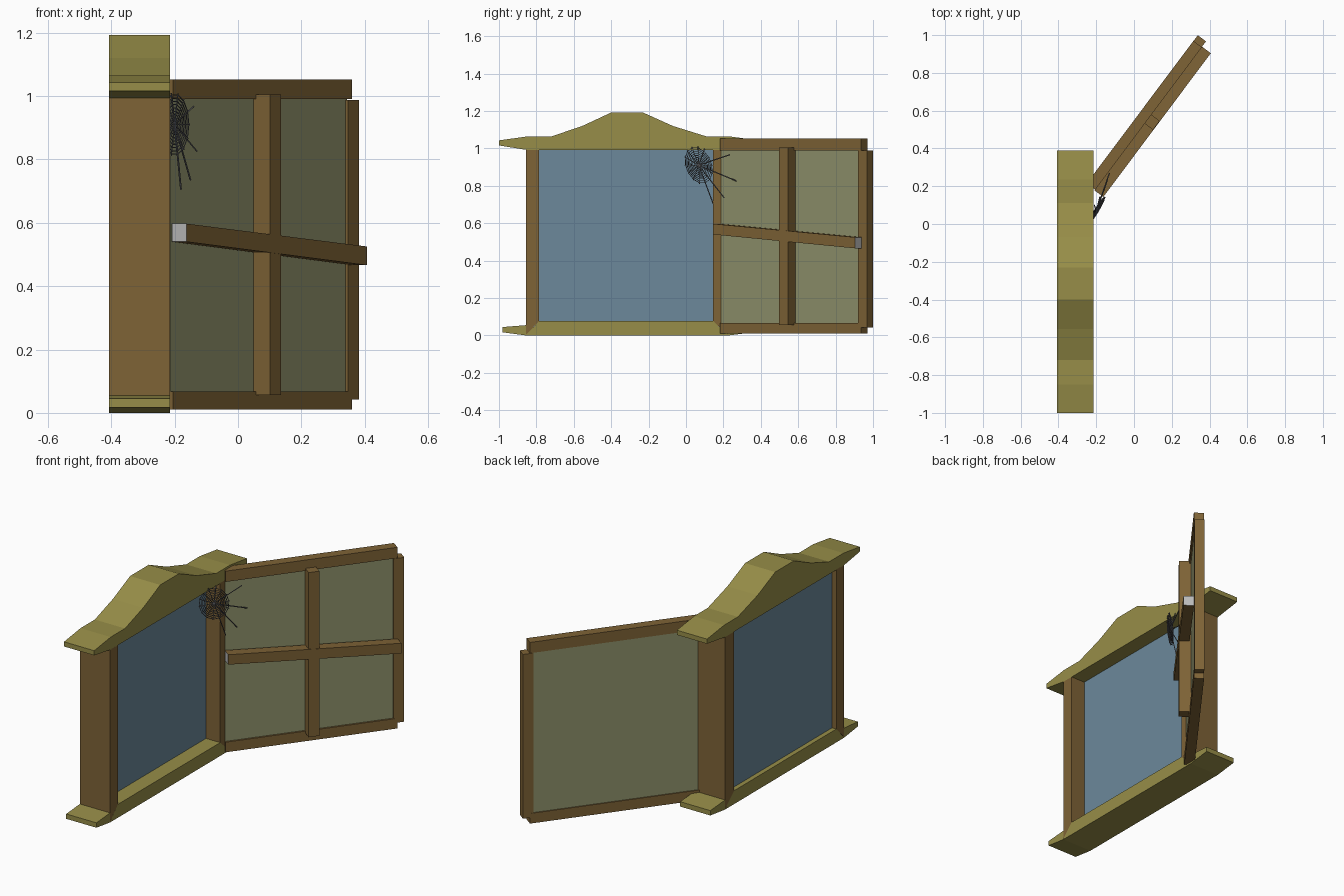
import bpy, bmesh, math
from mathutils import Matrix, Vector

if "Cube" in bpy.data.objects:
    bpy.data.objects.remove(bpy.data.objects["Cube"])


def material(name, r, g, b):
    m = bpy.data.materials.new(name)
    m.diffuse_color = (r, g, b, 1)
    m.use_nodes = True
    m.node_tree.nodes["Principled BSDF"].inputs["Base Color"].default_value = m.diffuse_color
    return m


OLIVE = material("olive_wood", 0.31, 0.27, 0.065)
BROWN = material("brown_wood", 0.21, 0.125, 0.037)
BLUE = material("blue_glass", 0.15, 0.25, 0.33)
SAGE = material("sage_panel", 0.28, 0.29, 0.15)
GREY = material("cut_end", 0.5, 0.5, 0.5)
WEB = material("web_grey", 0.13, 0.13, 0.14)

# The shutter swings open about its hinge: local y runs along it, local x through it
HINGE = Matrix.Translation((-0.22, 0.255, 0)) @ Matrix.Rotation(math.radians(-36.8), 4, 'Z')


def prism(name, profile, x0, x1, mat, matrix=Matrix(), end_mat=None):
    """Extrude a (y, z) outline from x0 to x1."""
    bm = bmesh.new()
    face = bm.faces.new([bm.verts.new((x0, y, z)) for y, z in profile])
    res = bmesh.ops.extrude_face_region(bm, geom=[face])
    verts = [v for v in res["geom"] if isinstance(v, bmesh.types.BMVert)]
    bmesh.ops.translate(bm, verts=verts, vec=(x1 - x0, 0, 0))
    bmesh.ops.recalc_face_normals(bm, faces=bm.faces)
    if end_mat:
        for f in bm.faces:
            f.material_index = int(abs(f.normal.y) > 0.9)
    me = bpy.data.meshes.new(name)
    bm.to_mesh(me)
    bm.free()
    me.materials.append(mat)
    if end_mat:
        me.materials.append(end_mat)
    ob = bpy.data.objects.new(name, me)
    ob.matrix_world = matrix
    bpy.context.collection.objects.link(ob)
    return ob


def rect(y0, y1, z0, z1):
    return [(y0, z0), (y1, z0), (y1, z1), (y0, z1)]


XB, XF = -0.407, -0.215

# Header with raised crest
prism("header", [(-1.0, 1.016), (-0.85, 0.992), (0.225, 0.992), (0.39, 1.016), (0.39, 1.043),
                 (0.235, 1.064), (0.11, 1.064), (-0.07, 1.12), (-0.23, 1.192), (-0.40, 1.192),
                 (-0.555, 1.12), (-0.72, 1.064), (-0.85, 1.064), (-1.0, 1.043)], XB, XF, OLIVE)

# Sill, mitred to receive the posts
prism("sill", [(-0.98, 0.017), (-0.855, 0.0), (0.225, 0.0), (0.36, 0.017), (0.36, 0.045),
               (0.226, 0.055), (0.224, 0.004), (0.145, 0.077), (-0.785, 0.077),
               (-0.854, 0.004), (-0.856, 0.055), (-0.98, 0.045)], XB, XF, OLIVE)

# Side posts
for name, outer, inner in (("left_post", -0.855, -0.785), ("right_post", 0.225, 0.145)):
    prism(name, [(outer, 0.004), (inner, 0.077), (inner, 0.995), (outer, 0.995)], XB, XF, BROWN)

# Window pane
prism("pane", rect(-0.80, 0.16, 0.06, 1.0), -0.38, -0.305, BLUE)

# Open shutter
prism("shutter_panel", rect(-0.05, 0.88, 0.04, 1.01), 0.006, 0.046, SAGE, HINGE)
prism("shutter_top_rail", rect(-0.05, 0.892, 0.99, 1.052), 0, 0.056, BROWN, HINGE)
prism("shutter_bottom_rail", rect(-0.05, 0.892, 0.01, 0.068), 0, 0.056, BROWN, HINGE)
prism("shutter_stile", rect(0.872, 0.93, 0.043, 0.988), 0.001, 0.055, BROWN, HINGE)
prism("shutter_mid_bar", rect(0.387, 0.446, 0.057, 1.004), 0.044, 0.111, BROWN, HINGE)
prism("shutter_cross_bar", [(-0.055, 0.54), (0.895, 0.466), (0.895, 0.525), (-0.055, 0.597)],
      0.055, 0.113, BROWN, HINGE, GREY)

# Cobweb between post and shutter
C = Vector((-0.20, 0.068, 0.91))
ACROSS, UP = Vector((0.045, 0.07, 0)), Vector((0, -0.02, 0.096))


def threads(name, paths, radius):
    cu = bpy.data.curves.new(name, 'CURVE')
    cu.dimensions = '3D'
    cu.bevel_depth = radius
    cu.bevel_resolution = 0
    for pts, closed in paths:
        s = cu.splines.new('POLY')
        s.points.add(len(pts) - 1)
        for p, co in zip(s.points, pts):
            p.co = (*co, 1)
        s.use_cyclic_u = closed
    cu.materials.append(WEB)
    bpy.context.collection.objects.link(bpy.data.objects.new(name, cu))


def web_point(i, r):
    a = math.tau * i / 14
    return C + r * (math.cos(a) * ACROSS + math.sin(a) * UP)


rings = [([web_point(i, r / 9) for i in range(14)], True) for r in range(1, 10)]
spokes = [([C, web_point(i, 1.06)], False) for i in range(14)]
threads("web_threads", rings + spokes, 0.002)
ends = [(-0.13, 0.27, 0.826), (-0.18, 0.145, 0.705), (-0.15, 0.205, 0.735), (-0.14, 0.235, 0.967),
        (-0.21, 0.10, 1.0)]
threads("web_anchors", [([C, Vector(e)], False) for e in ends], 0.003)
